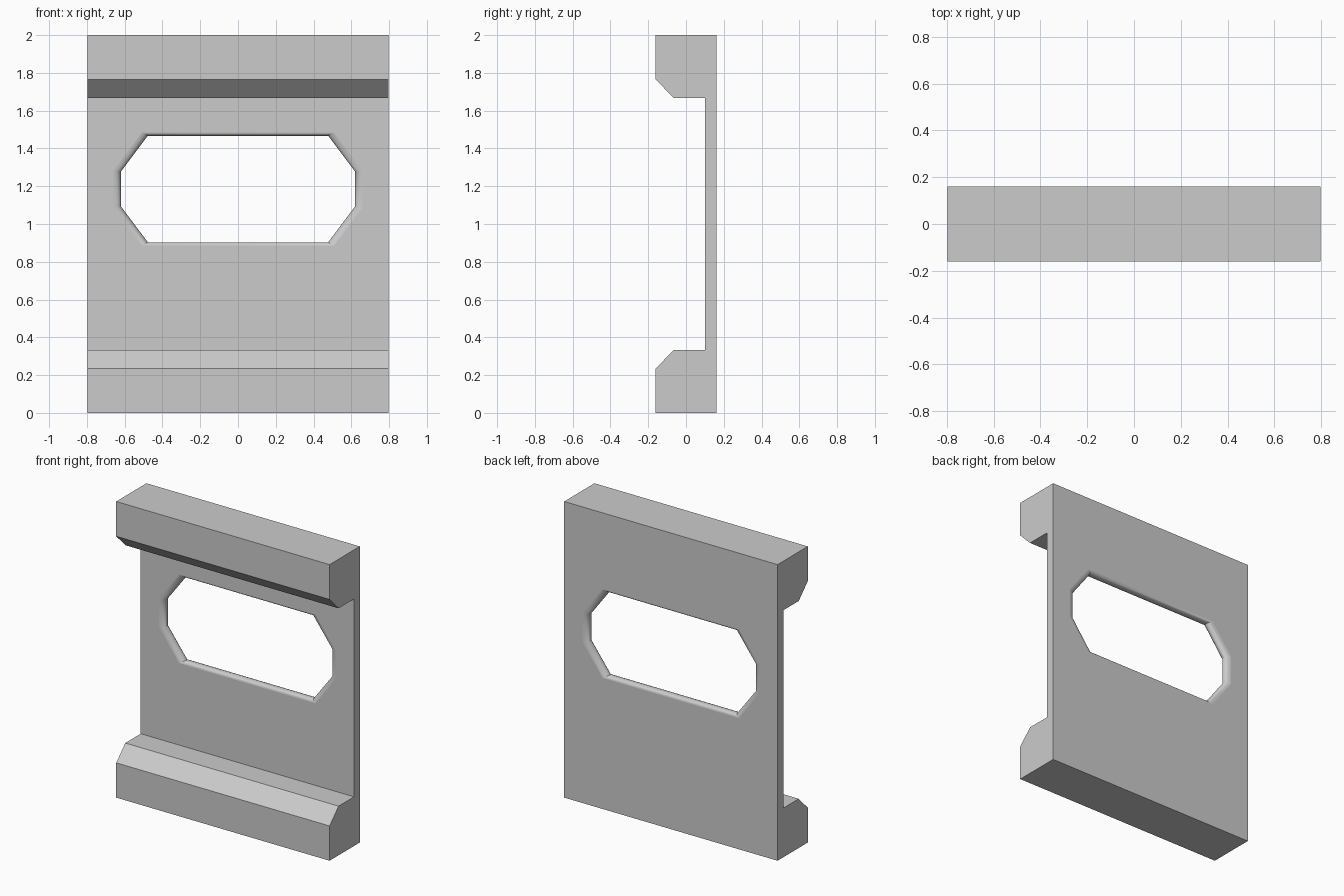
import bpy, bmesh, math

if "Cube" in bpy.data.objects:
    bpy.data.objects.remove(bpy.data.objects["Cube"])

HW, D, PF = 0.797, 0.161, 0.10      # half width, half depth, panel front
HOLE_Z = 1.185


def loft(name, rings):
    """Closed solid through a list of equal-length point rings."""
    bm = bmesh.new()
    rows = [[bm.verts.new(p) for p in r] for r in rings]
    n = len(rows[0])
    for a, b in zip(rows, rows[1:]):
        for i in range(n):
            j = (i + 1) % n
            bm.faces.new((a[i], a[j], b[j], b[i]))
    bm.faces.new(rows[0])
    bm.faces.new(rows[-1])
    bmesh.ops.recalc_face_normals(bm, faces=bm.faces)
    me = bpy.data.meshes.new(name)
    bm.to_mesh(me)
    bm.free()
    ob = bpy.data.objects.new(name, me)
    bpy.context.collection.objects.link(ob)
    return ob


# Wall panel with chamfered top and bottom beams: side profile swept along x
half = [(D, 0), (-D, 0), (-D, 0.235), (-0.065, 0.332), (PF, 0.332)]
profile = half + [(y, 2 - z) for y, z in reversed(half)]
panel = loft("wall_panel", [[(x, y, z) for y, z in profile] for x in (-HW, HW)])

# Eight-sided window cutter, waisted so that the rim bulges inward
quarter = [(0.66, 0.097), (0.508, 0.30)]
octagon = quarter + [(-x, z) for x, z in reversed(quarter)]
octagon += [(-x, -z) for x, z in octagon]
mid, r, steps = (PF + D) / 2, (D - PF) / 2, 8
stations = [(PF - 0.1, 1.0)]
for i in range(steps + 1):
    t = math.pi * i / steps
    stations.append((mid - r * math.cos(t), 1 - 0.06 * math.sin(t)))
stations.append((D + 0.1, 1.0))
cutter = loft("window_cutter", [[(x * s, y, HOLE_Z + z * s) for x, z in octagon]
                                for y, s in stations])
cutter.hide_render = True
cutter.hide_set(True)

# Cut the window
mod = panel.modifiers.new("window", 'BOOLEAN')
mod.object = cutter
mod.operation = 'DIFFERENCE'
mod.solver = 'EXACT'
bpy.context.view_layer.objects.active = panel
panel.select_set(True)
bpy.ops.object.modifier_apply(modifier=mod.name)
bpy.data.objects.remove(cutter)

# Smooth the rounded rim only, keep the large faces flat
bpy.ops.object.shade_smooth_by_angle(angle=math.radians(32))
for p in panel.data.polygons:
    if p.area > 0.03:
        p.use_smooth = False
